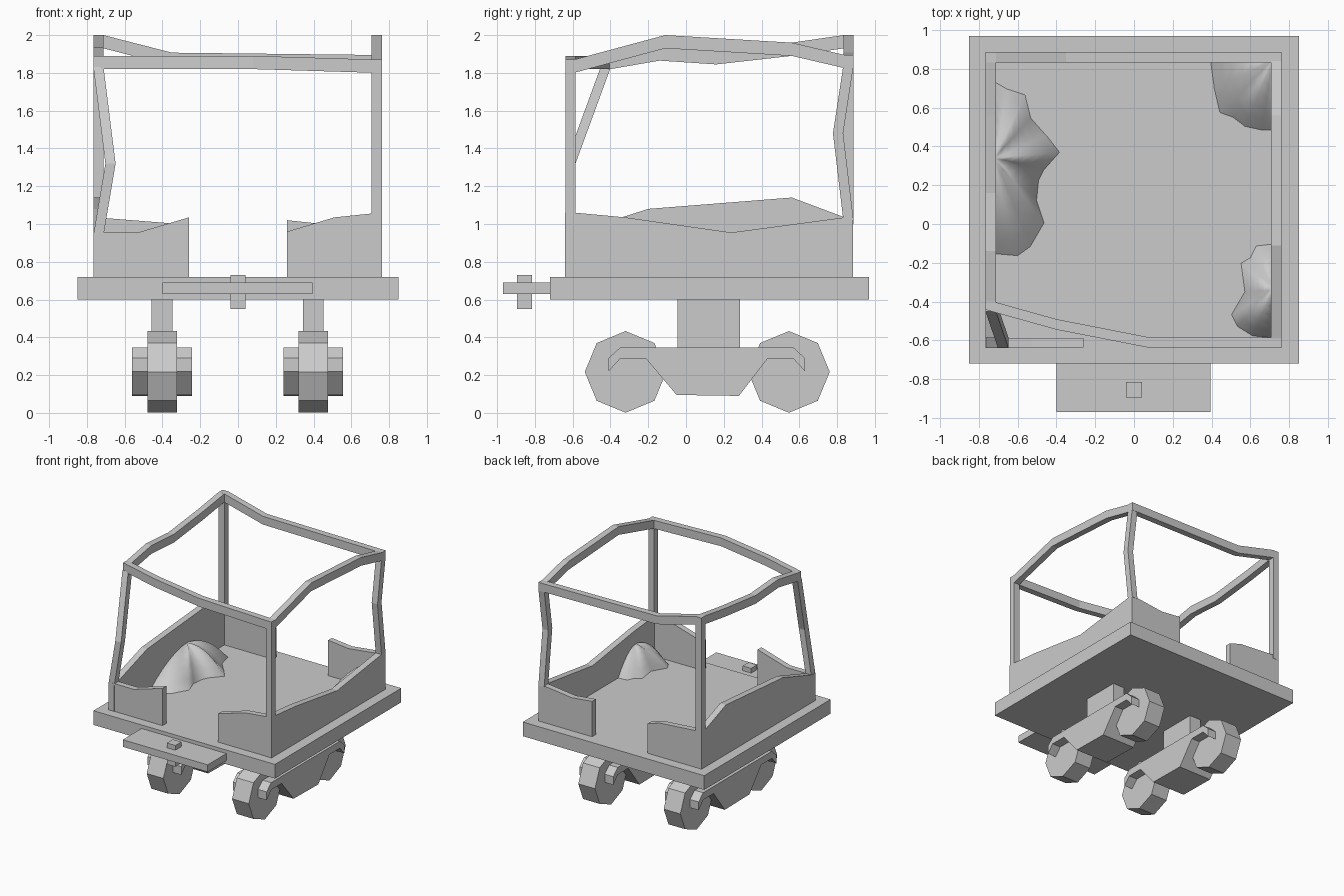
import bpy, bmesh, math


def finish(name, bm, smooth=False):
    bmesh.ops.recalc_face_normals(bm, faces=bm.faces)
    mesh = bpy.data.meshes.new(name)
    bm.to_mesh(mesh)
    bm.free()
    ob = bpy.data.objects.new(name, mesh)
    bpy.context.collection.objects.link(ob)
    if smooth:
        for p in mesh.polygons:
            p.use_smooth = True
    return ob


def loft(name, rings):
    """Skin a list of equal closed rings and cap both ends."""
    bm = bmesh.new()
    rows = [[bm.verts.new(p) for p in ring] for ring in rings]
    n = len(rows[0])
    for a, b in zip(rows, rows[1:]):
        for i in range(n):
            j = (i + 1) % n
            bm.faces.new((a[i], a[j], b[j], b[i]))
    bm.faces.new(rows[0])
    bm.faces.new(rows[-1])
    return finish(name, bm)


def prism(name, axis, pts, lo, hi):
    """Extrude a 2D profile (u, z) along x or y."""
    def place(u, z, d):
        return (d, u, z) if axis == 'x' else (u, d, z)
    return loft(name, [[place(u, z, d) for u, z in pts] for d in (lo, hi)])


def box(name, x0, x1, y0, y1, z0, z1):
    return prism(name, 'x', [(y0, z0), (y1, z0), (y1, z1), (y0, z1)], x0, x1)


def bar(name, axis, pts, w=0.027, h=0.035):
    """Bent bar whose cross-section stays square to one axis."""
    rings = []
    for x, y, z in pts:
        ring = []
        for s, t in ((-1, -1), (1, -1), (1, 1), (-1, 1)):
            off = {'x': (0, s * w, t * h), 'y': (s * w, 0, t * h), 'z': (s * w, t * w, 0)}[axis]
            ring.append((x + off[0], y + off[1], z + off[2]))
        rings.append(ring)
    return loft(name, rings)


def wall(name, axis, top, lo, hi):
    prism(name, axis, [(top[0][0], 0.71)] + top + [(top[-1][0], 0.71)], lo, hi)


def heap(name, center, outline, height, rings=6):
    """Smooth mound leaning on a wall, falling to the outline on the floor."""
    bm = bmesh.new()
    cx, cy = center
    peak = bm.verts.new((cx, cy, 0.72 + height))
    rows = []
    for r in range(1, rings + 1):
        t = r / rings
        row = []
        for i, (x, y) in enumerate(outline):
            lump = 0.025 * math.sin(2.1 * i) * math.sin(math.pi * t)
            row.append(bm.verts.new((cx + (x - cx) * t, cy + (y - cy) * t,
                                     0.715 + height * (1 - t ** 1.9) + lump)))
        rows.append(row)
    for i in range(len(outline) - 1):
        bm.faces.new((peak, rows[0][i], rows[0][i + 1]))
        for a, b in zip(rows, rows[1:]):
            bm.faces.new((a[i], b[i], b[i + 1], a[i + 1]))
    return finish(name, bm, True)


# Deck, front coupling plate and pin
box("deck", -0.85, 0.85, -0.72, 0.97, 0.60, 0.72)
box("coupling_plate", -0.40, 0.395, -0.97, -0.70, 0.63, 0.69)
box("coupling_pin", -0.04, 0.04, -0.895, -0.815, 0.55, 0.73)

# Wheel carriers with octagonal wheels
frame = [(-0.41, 0.22), (-0.41, 0.29), (-0.35, 0.345), (0.57, 0.345), (0.63, 0.29),
         (0.63, 0.22), (0.57, 0.285), (0.43, 0.285), (0.28, 0.09), (-0.05, 0.095),
         (-0.21, 0.285), (-0.35, 0.285)]
for side, cx in (("left", -0.402), ("right", 0.398)):
    prism("axle_frame_" + side, 'x', frame, cx - 0.158, cx + 0.158)
    box("axle_post_" + side, cx - 0.055, cx + 0.055, -0.045, 0.285, 0.33, 0.61)
    for end, cy in (("front", -0.32), ("back", 0.545)):
        octagon = [(cy + 0.216 * math.cos(k * math.pi / 4),
                    0.217 + 0.216 * math.sin(k * math.pi / 4)) for k in range(8)]
        prism(f"wheel_{end}_{side}", 'x', octagon, cx - 0.078, cx + 0.078)

# Broken body walls
wall("wall_left", 'x', [(-0.64, 0.955), (-0.59, 0.955), (-0.20, 1.08), (0.56, 1.14),
                        (0.84, 1.035), (0.885, 1.035)], -0.766, -0.712)
wall("wall_right", 'x', [(-0.64, 1.06), (-0.59, 1.06), (-0.32, 1.035), (0.24, 0.955),
                         (0.84, 1.035), (0.885, 1.035)], 0.708, 0.762)
wall("wall_front_left", 'y', [(-0.75, 0.955), (-0.53, 0.955), (-0.26, 1.035)], -0.638, -0.588)
wall("wall_front_right", 'y', [(0.26, 0.96), (0.51, 1.035), (0.75, 1.06)], -0.638, -0.588)
wall("wall_back_left", 'y', [(-0.75, 1.035), (-0.37, 1.005), (-0.26, 0.97)], 0.835, 0.885)
wall("wall_back_right", 'y', [(0.26, 1.02), (0.45, 1.0), (0.75, 1.035)], 0.835, 0.885)

# Corner posts, two of them bent
bar("post_front_left", 'z', [(-0.739, -0.612, 0.94), (-0.675, -0.612, 1.32), (-0.739, -0.425, 1.83)])
bar("post_front_right", 'z', [(0.735, -0.612, 1.04), (0.735, -0.612, 1.83)])
bar("post_back_left", 'z', [(-0.739, 0.86, 1.0), (-0.739, 0.86, 1.95)])
bar("post_back_right", 'z', [(0.735, 0.86, 1.02), (0.735, 0.805, 1.48), (0.735, 0.86, 1.84)])

# Warped roof rails
bar("rail_front", 'x', [(-0.766, -0.415, 1.855), (-0.715, -0.43, 1.855), (-0.40, -0.518, 1.855),
                        (0.08, -0.612, 1.855), (0.71, -0.612, 1.836), (0.762, -0.612, 1.836)])
bar("rail_back", 'x', [(-0.766, 0.86, 1.965), (-0.712, 0.86, 1.965), (-0.35, 0.86, 1.872),
                       (0.708, 0.86, 1.86), (0.762, 0.86, 1.86)])
bar("rail_left", 'y', [(-0.739, -0.44, 1.855), (-0.739, -0.40, 1.855), (-0.739, -0.14, 1.90),
                       (-0.739, 0.16, 1.88), (-0.739, 0.56, 1.925), (-0.739, 0.835, 1.965),
                       (-0.739, 0.885, 1.965)])
bar("rail_right", 'y', [(0.735, -0.638, 1.836), (0.735, -0.59, 1.836), (0.735, -0.11, 1.965),
                        (0.735, 0.56, 1.925), (0.735, 0.84, 1.86), (0.735, 0.885, 1.86)])

# Loose heaps on the floor
heap("heap_left", (-0.72, 0.34),
     [(-0.72, -0.16), (-0.60, -0.17), (-0.53, -0.12), (-0.46, 0.0), (-0.50, 0.12), (-0.49, 0.22),
      (-0.46, 0.28), (-0.38, 0.37), (-0.45, 0.46), (-0.53, 0.55), (-0.56, 0.67), (-0.65, 0.70),
      (-0.72, 0.74)], 0.21)
heap("heap_back_right", (0.715, 0.845),
     [(0.39, 0.845), (0.41, 0.70), (0.44, 0.57), (0.51, 0.545), (0.57, 0.50), (0.66, 0.48),
      (0.715, 0.48)], 0.21)
heap("heap_front_right", (0.715, -0.34),
     [(0.715, -0.10), (0.63, -0.11), (0.60, -0.17), (0.55, -0.20), (0.57, -0.35), (0.50, -0.47),
      (0.53, -0.53), (0.61, -0.58), (0.715, -0.59)], 0.20)
